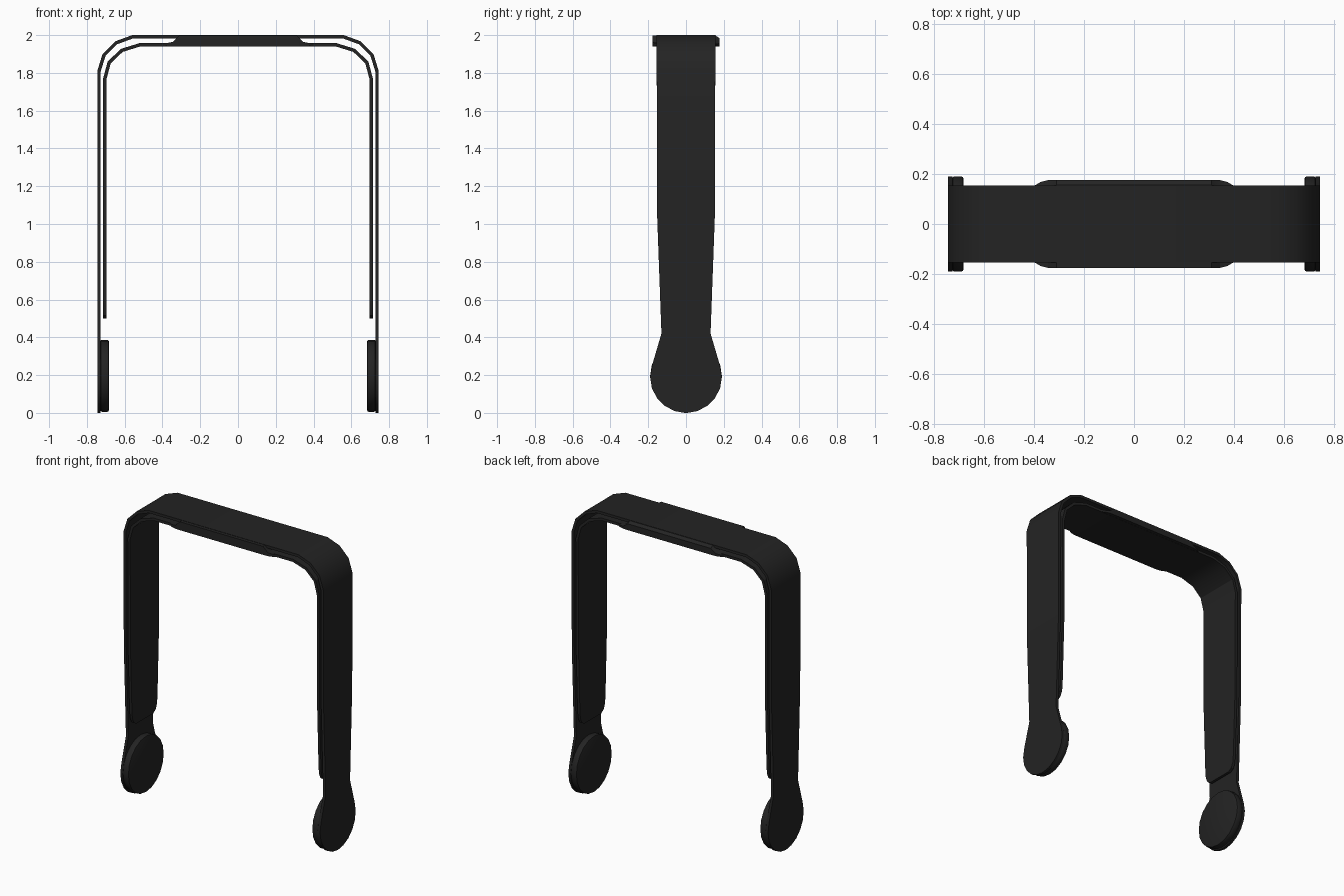
import bpy, math

cube = bpy.data.objects.get("Cube")
if cube:
    bpy.data.objects.remove(cube, do_unlink=True)

black = bpy.data.materials.new("matte black")
black.use_nodes = True
colour = (0.017, 0.017, 0.017, 1)
black.diffuse_color = colour
bsdf = black.node_tree.nodes["Principled BSDF"]
bsdf.inputs["Base Color"].default_value = colour
bsdf.inputs["Roughness"].default_value = 0.7


def finish(obj):
    """Apply modifiers, colour and smooth the gentle bends."""
    bpy.ops.object.select_all(action='DESELECT')
    obj.select_set(True)
    bpy.context.view_layer.objects.active = obj
    for mod in list(obj.modifiers):
        bpy.ops.object.modifier_apply(modifier=mod.name)
    obj.data.materials.clear()
    obj.data.materials.append(black)
    bpy.ops.object.shade_smooth_by_angle(angle=math.radians(30))


def make_object(name, verts, faces):
    mesh = bpy.data.meshes.new(name)
    mesh.from_pydata(verts, [], faces)
    mesh.update()
    obj = bpy.data.objects.new(name, mesh)
    bpy.context.collection.objects.link(obj)
    return obj


def band(name, half, thickness):
    """Arched strip from (x, z, half width) stations, mirrored across x."""
    path = half + [(-x, z, w) for x, z, w in reversed(half)]
    verts = [(x, s * w, z) for x, z, w in path for s in (-1, 1)]
    faces = [(2 * i, 2 * i + 1, 2 * i + 3, 2 * i + 2) for i in range(len(path) - 1)]
    obj = make_object(name, verts, faces)
    mod = obj.modifiers.new("thickness", 'SOLIDIFY')
    mod.thickness = thickness
    mod.offset = -1
    mod.use_even_offset = True
    finish(obj)


# Outer band, with round paddles at its lower ends
R, CZ = 0.19, 0.19
paddle = [(0.745, CZ + R * math.sin(a), R * math.cos(a))
          for a in (math.radians(d) for d in (-88, -72, -54, -36, -18, 0, 20))]
band("outer_band", paddle + [
    (0.745, 0.42, 0.13), (0.745, 1.05, 0.153), (0.745, 1.81, 0.155),
    (0.717, 1.90, 0.155), (0.65, 1.967, 0.155), (0.56, 2.0, 0.155)], 0.018)

# Inner band, with rounded lower ends
band("inner_band", [
    (0.714, 0.50, 0.09), (0.714, 0.515, 0.115), (0.714, 0.55, 0.131),
    (0.714, 0.60, 0.136), (0.714, 1.05, 0.152), (0.714, 1.77, 0.155),
    (0.69, 1.86, 0.155), (0.62, 1.927, 0.155), (0.52, 1.958, 0.155)], 0.018)

# Crown pad: lofted sections (x, half width, bottom, top), lower at the back edge
end = [(0.40, 0.153, 1.942, 1.957), (0.375, 0.168, 1.941, 1.958),
       (0.345, 0.176, 1.941, 1.964), (0.31, 0.177, 1.941, 1.998)]
sections = [(-x, w, b, t) for x, w, b, t in end] + end[::-1]
verts = []
for x, w, b, t in sections:
    slope = (t - b) * 0.25
    verts += [(x, -w, b), (x, w, b), (x, w, t - slope), (x, w - 0.02, t), (x, -w, t)]
n = 5
faces = [(i * n + j, i * n + (j + 1) % n, (i + 1) * n + (j + 1) % n, (i + 1) * n + j)
         for i in range(len(sections) - 1) for j in range(n)]
last = (len(sections) - 1) * n
faces += [tuple(range(n))[::-1], tuple(range(last, last + n))]
pad = make_object("crown_pad", verts, faces)
bpy.context.view_layer.objects.active = pad
pad.select_set(True)
bpy.ops.object.mode_set(mode='EDIT')
bpy.ops.mesh.select_all(action='SELECT')
bpy.ops.mesh.normals_make_consistent(inside=False)
bpy.ops.object.mode_set(mode='OBJECT')
finish(pad)

# Round side discs on the inside of the paddles
for side, sign in (("left", 1), ("right", -1)):
    bpy.ops.mesh.primitive_cylinder_add(
        vertices=20, radius=0.19, depth=0.044,
        location=(sign * 0.706, 0, 0.196), rotation=(0, math.pi / 2, 0))
    disc = bpy.context.object
    disc.name = side + "_disc"
    bevel = disc.modifiers.new("soft edge", 'BEVEL')
    bevel.width = 0.007
    bevel.segments = 2
    bevel.limit_method = 'ANGLE'
    bevel.angle_limit = math.radians(40)
    finish(disc)
